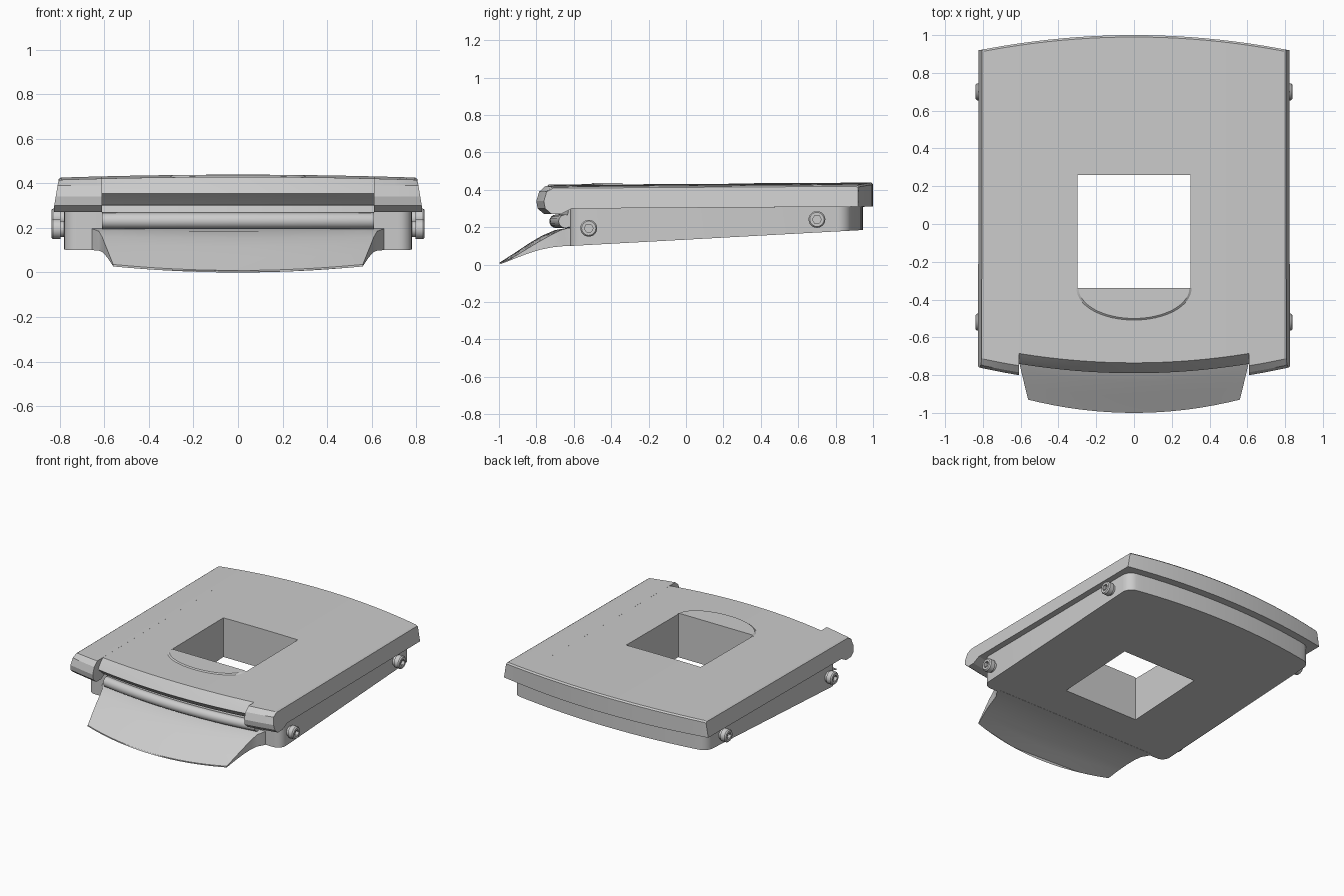
import bpy, bmesh, math
from mathutils import Matrix

if "Cube" in bpy.data.objects:
    bpy.data.objects.remove(bpy.data.objects["Cube"])

grey = bpy.data.materials.new("plain grey")
grey.use_nodes = True
colour = (0.6, 0.6, 0.6, 1)
grey.diffuse_color = colour
grey.node_tree.nodes["Principled BSDF"].inputs["Base Color"].default_value = colour


def finish(name, bm, smooth=True):
    bmesh.ops.recalc_face_normals(bm, faces=bm.faces)
    mesh = bpy.data.meshes.new(name)
    bm.to_mesh(mesh)
    bm.free()
    mesh.materials.append(grey)
    ob = bpy.data.objects.new(name, mesh)
    bpy.context.collection.objects.link(ob)
    if smooth:
        bpy.ops.object.select_all(action="DESELECT")
        ob.select_set(True)
        bpy.context.view_layer.objects.active = ob
        bpy.ops.object.shade_smooth_by_angle(angle=math.radians(25))
    return ob


def loft(name, rings):
    """Skin closed rings of equal length and cap both ends."""
    bm = bmesh.new()
    loops = [[bm.verts.new(p) for p in ring] for ring in rings]
    for a, b in zip(loops, loops[1:]):
        for i in range(len(a)):
            j = (i + 1) % len(a)
            bm.faces.new((a[i], a[j], b[j], b[i]))
    bm.faces.new(loops[0])
    bm.faces.new(loops[-1])
    bmesh.ops.remove_doubles(bm, verts=bm.verts, dist=0.0001)
    return finish(name, bm)


def cut(ob, cutter):
    mod = ob.modifiers.new("opening", "BOOLEAN")
    mod.operation, mod.solver, mod.object = "DIFFERENCE", "EXACT", cutter
    bpy.context.view_layer.objects.active = ob
    bpy.ops.object.modifier_apply(modifier=mod.name)


FRONT_CURVE, BACK_CURVE = 0.134, 0.119

# Lid: curved front and back, crowned top, hanging ears beside a front notch
ear = [(-0.70, 0.30), (-0.755, 0.272), (-0.81, 0.272), (-0.843, 0.30),
       (-0.85, 0.34), (-0.835, 0.39), (-0.80, 0.415)]
notch = [(-0.70, 0.30), (-0.715, 0.30), (-0.73, 0.302), (-0.76, 0.33),
         (-0.79, 0.355), (-0.765, 0.39), (-0.735, 0.415)]
back = [(0.99, 0.425), (1.0, 0.415), (1.0, 0.31)]


def lid_ring(x, front, drop=0.0):
    ring = []
    for y, z in front:
        crown = 0.014 * (1 - (x / 0.82) ** 2) if z > 0.41 else 0
        ring.append((x, y + FRONT_CURVE * x * x, z + crown - (drop if z > 0.4 else 0)))
    for y, z in back:
        crown = 0.014 * (1 - (x / 0.82) ** 2) if z > 0.41 else 0
        ring.append((x, y - BACK_CURVE * x * x, z + crown - (drop if z > 0.4 else 0)))
    # Slight draft on the outer sides
    if abs(x) > 0.8:
        ring = [(math.copysign(0.825 - 0.17 * max(0, z - 0.3), x), y, z) for _, y, z in ring]
    return ring


outer = [0.82, 0.795, 0.7, 0.61]
rings = [lid_ring(-x, ear, 0.006 if x > 0.8 else 0) for x in outer]
rings += [lid_ring(-0.61 + 1.22 * i / 16, notch) for i in range(17)]
rings += [lid_ring(x, ear, 0.006 if x > 0.8 else 0) for x in reversed(outer)]
lid = loft("lid", rings)

# Base: wedge block with rounded upright corners
bm = bmesh.new()
outline = [(-0.78, -0.62), (0.78, -0.62)]
for i in range(17):
    x = 0.78 - 1.56 * i / 16
    outline.append((x, 0.945 - BACK_CURVE * x * x))
low = [bm.verts.new((x, y, 0.10 + 0.0545 * (y + 0.62))) for x, y in outline]
high = [bm.verts.new((x, y, 0.312)) for x, y in outline]
for i in range(len(outline)):
    j = (i + 1) % len(outline)
    bm.faces.new((low[i], low[j], high[j], high[i]))
bm.faces.new(low)
bm.faces.new(high)
corners = [e for e in bm.edges
           if all(abs(v.co.x) > 0.77 for v in e.verts)
           and abs(e.verts[0].co.z - e.verts[1].co.z) > 0.1]
bmesh.ops.bevel(bm, geom=corners, offset=0.06, segments=6, affect="EDGES", profile=0.5)
base = finish("base", bm)

# Square opening through lid and base
bm = bmesh.new()
bmesh.ops.create_cube(bm, size=1, matrix=Matrix.Translation((0, -0.04, 0.3))
                      @ Matrix.Diagonal((0.6, 0.6, 1, 1)))
cutter = finish("opening_cutter", bm, False)
cutter.hide_render = True
for part in (lid, base):
    cut(part, cutter)
bpy.data.objects.remove(cutter)

# Raised half-round finger rest in front of the opening
rings = []
for rx, ry, z in ((0.31, 0.175, 0.41), (0.308, 0.173, 0.427), (0.293, 0.16, 0.437)):
    rings.append([(rx * math.cos(math.pi * i / 32), -0.34 - ry * math.sin(math.pi * i / 32), z)
                  for i in range(33)])
loft("finger_rest", rings)

# Front tongue: y, half width, top z, bottom z, forward bulge, drop at centre
stations = [(-0.60, 0.66, 0.20, 0.10, 0, 0),
            (-0.635, 0.65, 0.195, 0.10, 0.01, 0),
            (-0.67, 0.625, 0.185, 0.098, 0.03, 0),
            (-0.72, 0.61, 0.16, 0.092, 0.05, 0.005),
            (-0.78, 0.597, 0.127, 0.08, 0.055, 0.01),
            (-0.85, 0.58, 0.085, 0.058, 0.06, 0.018),
            (-0.93, 0.56, 0.036, 0.027, 0.07, 0.027)]
rings = []
for y, w, top, bottom, bulge, drop in stations:
    ring = []
    for z, order in ((bottom, range(17)), (top, range(16, -1, -1))):
        for i in order:
            t = i / 8 - 1
            ring.append((w * t, y - bulge * (1 - t * t), z - drop * (1 - t * t)))
    rings.append(ring)
loft("front_tongue", rings)

# Bowed hinge bar under the notch and the web behind it
rings, web = [], []
for i in range(17):
    x = -0.61 + 1.22 * i / 16
    y = -0.695 + FRONT_CURVE * x * x
    rings.append([(x, y + 0.036 * math.cos(a), 0.232 + 0.036 * math.sin(a))
                  for a in (math.tau * k / 16 for k in range(16))])
    web.append([(x, y, 0.21), (x, -0.60, 0.19), (x, -0.60, 0.305), (x, y + 0.02, 0.305)])
loft("hinge_bar", rings)
loft("hinge_web", web)

# Side screws: neck, flange, head and hexagonal socket
for side, label in ((1, "left"), (-1, "right")):
    for y, z, place in ((-0.52, 0.195, "front"), (0.70, 0.242, "rear")):
        rings = []
        for x, r, hexagon in ((0.76, 0.036, 0), (0.797, 0.036, 0), (0.797, 0.045, 0),
                              (0.83, 0.045, 0), (0.838, 0.038, 0), (0.838, 0.024, 1),
                              (0.815, 0.024, 1)):
            ring = []
            for k in range(24):
                a = math.tau * k / 24
                d = r
                if hexagon:
                    d = r * math.cos(math.pi / 6) / math.cos(a % (math.pi / 3) - math.pi / 6)
                ring.append((side * x, y + d * math.cos(a), z + d * math.sin(a)))
            rings.append(ring)
        loft(f"{label}_{place}_screw", rings)
